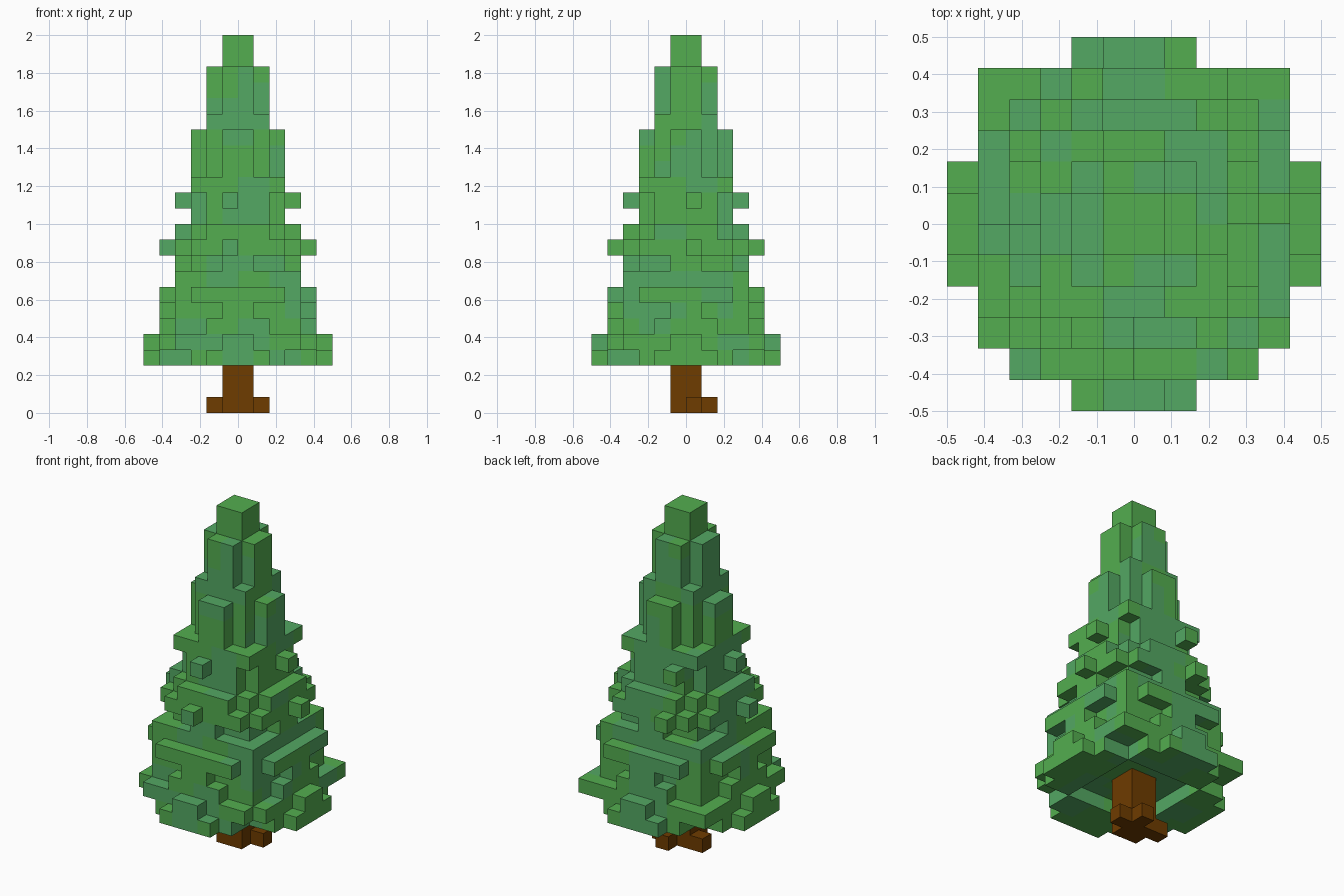
import bpy
import bmesh
from mathutils import Vector, noise

cube = bpy.data.objects.get("Cube")
if cube:
    bpy.data.objects.remove(cube, do_unlink=True)

U = 1 / 12  # edge length of one block


def material(name, rgb):
    m = bpy.data.materials.new(name)
    m.use_nodes = True
    m.diffuse_color = (*rgb, 1)
    m.node_tree.nodes["Principled BSDF"].inputs["Base Color"].default_value = (*rgb, 1)
    return m


leaf_green = material("leaf green", (0.087, 0.420, 0.080))
blue_green = material("blue green", (0.087, 0.392, 0.125))
bark_brown = material("bark brown", (0.156, 0.045, 0.0))

DIRECTIONS = [Vector(d) for d in
              ((1, 0, 0), (-1, 0, 0), (0, 1, 0), (0, -1, 0), (0, 0, 1), (0, 0, -1))]


def box(x0, x1, y0, y1, z0, z1):
    """Set of block cells filling a range."""
    return {(x, y, z) for x in range(x0, x1) for y in range(y0, y1) for z in range(z0, z1)}


def layer(z, widths):
    """Symmetric layer: widths[i] is the half width of the i-th row from the middle."""
    cells = set()
    for i, h in enumerate(widths):
        cells |= box(-h, h, i, i + 1, z, z + 1) | box(-h, h, -i - 1, -i, z, z + 1)
    return cells


def block_object(name, cells, materials, rule):
    """Skin the outside of a set of cells with square faces."""
    bm = bmesh.new()
    verts = {}

    def vert(p):
        key = tuple(round(c) for c in p)
        if key not in verts:
            verts[key] = bm.verts.new(Vector(key) * U)
        return verts[key]

    for cell in sorted(cells):
        centre = Vector(cell) + Vector((0.5, 0.5, 0.5))
        for n in DIRECTIONS:
            if tuple(int(a + b) for a, b in zip(cell, n)) in cells:
                continue
            a = Vector((n.y, n.z, n.x)) / 2
            b = n.cross(a)
            mid = centre + n / 2
            face = bm.faces.new([vert(mid + s * a + t * b)
                                 for s, t in ((-1, -1), (1, -1), (1, 1), (-1, 1))])
            face.material_index = rule(mid)
    bm.normal_update()
    mesh = bpy.data.meshes.new(name)
    bm.to_mesh(mesh)
    bm.free()
    for m in materials:
        mesh.materials.append(m)
    obj = bpy.data.objects.new(name, mesh)
    bpy.context.collection.objects.link(obj)
    return obj


# Trunk with single-block roots on three sides
trunk = box(-1, 1, -1, 1, 0, 4)
trunk |= {(1, 0, 0), (-2, 0, 0), (0, 1, 0)}
block_object("trunk", trunk, [bark_brown], lambda p: 0)

# Foliage layers: bottom block, top block, row half widths
LAYERS = [
    (3, 4, (6, 6, 5, 3, 3, 2)),    # wide skirt
    (4, 5, (6, 5, 5, 5, 5, 1)),
    (5, 6, (5, 5, 4, 4, 2)),       # lower tier
    (6, 7, (5, 4, 4, 4, 1)),
    (7, 8, (5, 5, 5, 4, 3)),
    (8, 9, (4, 4, 4, 4)),          # middle tier
    (9, 10, (4, 3, 3, 1)),
    (10, 11, (4, 4, 4, 3)),
    (11, 12, (4, 4, 3, 2)),
    (12, 14, (3, 3, 2)),           # upper tier
    (14, 15, (3, 3, 3)),
    (15, 18, (3, 2, 1)),
    (18, 19, (2, 2)),              # crown
    (19, 22, (2, 1)),
    (22, 24, (1,)),
]
foliage = set()
for z0, z1, widths in LAYERS:
    for z in range(z0, z1):
        foliage |= layer(z, widths)

# Hollow under the skirt around the trunk, and cut front corners
foliage -= box(-3, 3, -3, 3, 3, 4)
foliage -= {(-5, -5, 4), (4, -5, 4)}

# Single twigs sticking out of each side
for z, r in ((10, 4), (13, 3)):
    foliage |= {(-1, -r - 1, z), (r, 0, z), (-2, r, z), (-r - 1, -1, z)}


def leaf_colour(p):
    """Patchy mix of two greens, the skirt and the tip mostly the warmer one."""
    bias = 0.3 if p.z > 22 else 0.14 if p.z < 8 else -0.02
    return 0 if noise.noise(p * 0.33 + Vector((3.7, 1.3, 8.1))) + bias > 0 else 1


block_object("foliage", foliage, [leaf_green, blue_green], leaf_colour)
